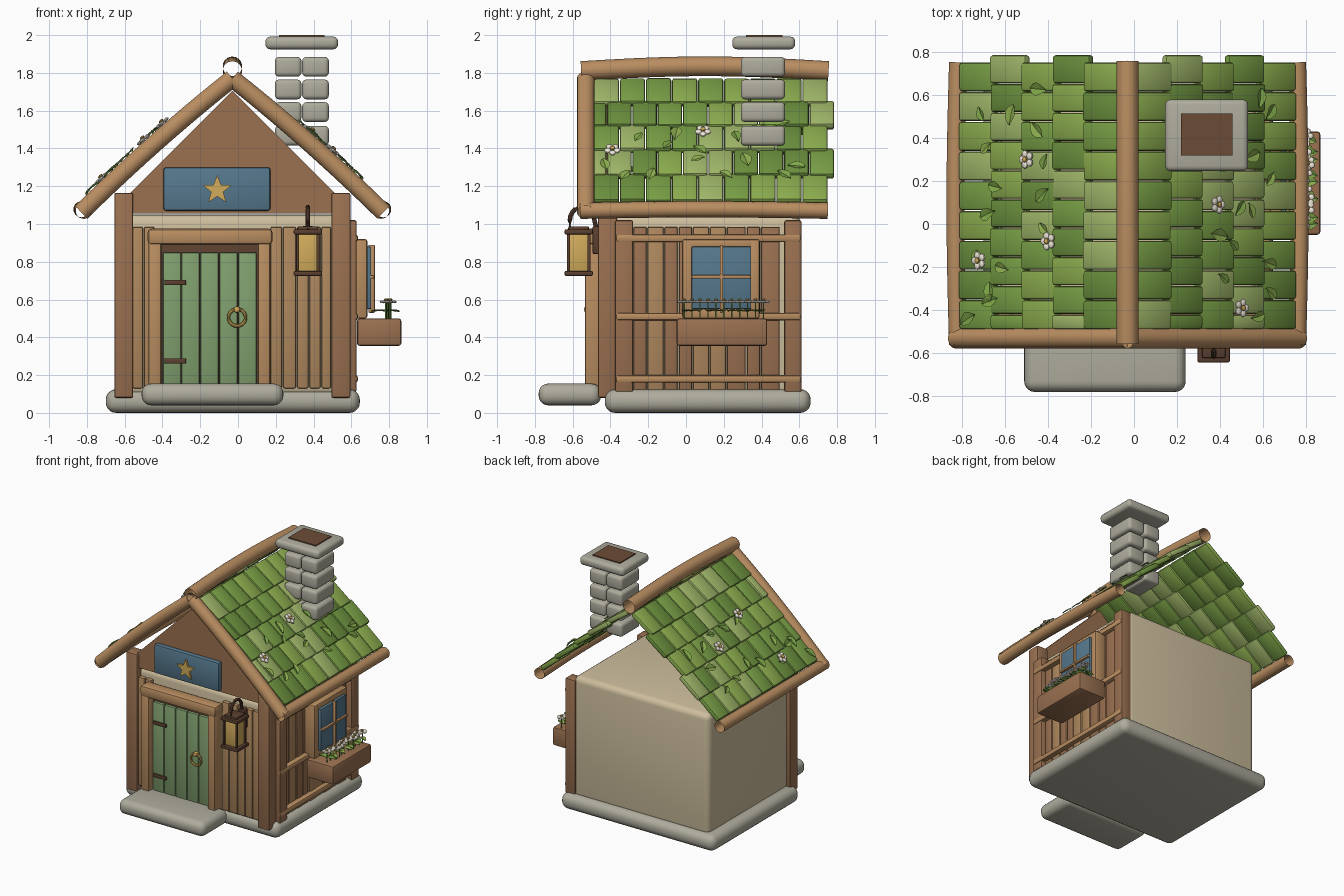
import bpy, bmesh, math, random
from mathutils import Matrix, Vector

if "Cube" in bpy.data.objects:
    bpy.data.objects.remove(bpy.data.objects["Cube"])

random.seed(4)
CX = -0.03          # house centre line
mats = {}


def mat(name, r, g, b):
    m = bpy.data.materials.new(name)
    m.diffuse_color = (r ** 2.2, g ** 2.2, b ** 2.2, 1)
    m.use_nodes = True
    m.node_tree.nodes["Principled BSDF"].inputs["Base Color"].default_value = m.diffuse_color
    mats[name] = m


for row in [("log", .72, .55, .38), ("timber", .60, .44, .32), ("board", .68, .53, .37), ("dark", .36, .26, .20),
            ("plaster", .80, .74, .61), ("stone", .68, .67, .61), ("door", .50, .62, .43), ("blue", .34, .47, .55),
            ("gold", .82, .67, .36), ("soot", .42, .30, .22), ("petal", .94, .91, .85), ("leaf", .50, .66, .29),
            ("moss0", .42, .56, .25), ("moss1", .54, .67, .31), ("moss2", .62, .71, .41), ("moss3", .47, .62, .28)]:
    mat(*row)


def finish(name, bm, material):
    bmesh.ops.recalc_face_normals(bm, faces=bm.faces)
    me = bpy.data.meshes.new(name)
    bm.to_mesh(me)
    bm.free()
    ob = bpy.data.objects.new(name, me)
    me.materials.append(mats[material])
    bpy.context.collection.objects.link(ob)
    return ob


def block(name, size, matrix, material, bevel=.01, seg=2):
    bm = bmesh.new()
    bmesh.ops.create_cube(bm, size=1)
    bmesh.ops.scale(bm, vec=size, verts=bm.verts)
    if bevel:
        bmesh.ops.bevel(bm, geom=bm.edges[:], offset=min(bevel, min(size) * .48), segments=seg,
                        profile=.5, affect='EDGES', clamp_overlap=True)
    bm.transform(matrix)
    return finish(name, bm, material)


def box(name, x, y, z, material, bevel=.01, seg=2):
    size = [b - a for a, b in (x, y, z)]
    mid = [(a + b) / 2 for a, b in (x, y, z)]
    return block(name, size, Matrix.Translation(mid), material, bevel, seg)


def tube(name, pts, r, material, sides=14, closed=False):
    pts = [Vector(p) for p in pts]
    n = len(pts)
    bm = bmesh.new()
    rings = []
    for i, p in enumerate(pts):
        a, b = (pts[i - 1], pts[(i + 1) % n]) if closed else (pts[max(i - 1, 0)], pts[min(i + 1, n - 1)])
        q = (b - a).to_track_quat('Z', 'Y' if abs((b - a).normalized().y) < .8 else 'X')
        rings.append([bm.verts.new(p + q @ Vector((r * math.cos(t), r * math.sin(t), 0)))
                      for t in [2 * math.pi * k / sides for k in range(sides)]])
    for i in range(n if closed else n - 1):
        A, B = rings[i], rings[(i + 1) % n]
        for k in range(sides):
            bm.faces.new((A[k], A[(k + 1) % sides], B[(k + 1) % sides], B[k]))
    return finish(name, bm, material)


def leaf(name, matrix, length=.1):
    bm = bmesh.new()
    rows = []
    for t, w in [(0, .03), (.2, .24), (.45, .32), (.75, .2), (1, .02)]:
        z = .3 * t * (1 - t)
        rows.append([bm.verts.new((t * length, v * w * length, z * length + .02 * abs(v) * length * 5))
                     for v in (-1, 0, 1)])
    for A, B in zip(rows, rows[1:]):
        for k in (0, 1):
            bm.faces.new((A[k], A[k + 1], B[k + 1], B[k]))
    top = bm.faces[:]
    bmesh.ops.solidify(bm, geom=top, thickness=.006)
    bm.transform(matrix)
    finish(name, bm, random.choice(["leaf", "moss1", "moss3"]))


def flower(name, matrix, r=.045):
    for part, spots, rad, col in (("petals", [2 * math.pi * k / 5 for k in range(5)], r * .42, "petal"),
                                  ("centre", [None], r * .32, "gold")):
        bm = bmesh.new()
        for a in spots:
            off = Vector((0, 0, .012)) if a is None else Vector((math.cos(a), math.sin(a), 0)) * r * .58
            bmesh.ops.create_uvsphere(bm, u_segments=8, v_segments=6, radius=rad,
                                      matrix=Matrix.Translation(off) @ Matrix.Diagonal((1, 1, .5, 1)))
        bm.transform(matrix)
        finish(name + "_" + part, bm, col)


# stone base, step and plaster walls
box("stone_base", (-.70, .645), (-.43, .66), (0, .125), "stone", .055, 5)
box("door_step", (-.51, .24), (-.78, -.45), (.04, .155), "stone", .05, 5)
box("plaster_walls", (-.62, .565), (-.42, .605), (.09, 1.05), "plaster", .045, 4)

# front corner posts, boards and gable
for x in (-.605, .545):
    box("front_post", (x - .05, x + .05), (-.465, -.365), (.08, 1.165), "timber")
edges = [-.56, -.5, -.44, .17, .235, .31, .375, .44, .495]
for a, b in zip(edges, edges[1:]):
    if b - a < .3:
        box("front_board", (a + .003, b - .003), (-.45, -.40), (.13, .985), "board", .008)
bm = bmesh.new()
tri = bm.faces.new([bm.verts.new((x, -.445, z)) for x, z in
                    ((-.57, 1.055), (.51, 1.055), (.51, 1.165), (CX, 1.705), (-.57, 1.165))])
ext = bmesh.ops.extrude_face_region(bm, geom=[tri])
bmesh.ops.translate(bm, vec=(0, .03, 0), verts=[v for v in ext["geom"] if isinstance(v, bmesh.types.BMVert)])
finish("gable_panel", bm, "timber")

# door with frame, hinges and ring
box("door_backing", (-.41, .11), (-.475, -.43), (.12, .89), "dark", .004)
for k in range(5):
    x = -.398 + k * .1
    box("door_plank", (x, x + .095), (-.495, -.46), (.13, .85), "door", .008)
for x0, x1 in ((-.475, -.405), (.105, .172)):
    box("door_jamb", (x0, x1), (-.535, -.44), (.11, .93), "log", .014)
box("door_lintel", (-.478, .182), (-.545, -.44), (.89, .975), "log", .02)
for z in (.275, .69):
    box("door_hinge", (-.39, -.275), (-.508, -.49), (z - .014, z + .014), "dark", .006)
ring = [2 * math.pi * k / 24 for k in range(24)]
tube("door_ring", [(-.005 + .045 * math.cos(t), -.517, .505 + .045 * math.sin(t)) for t in ring], .009, "gold", 8, True)
box("ring_boss", (-.023, .013), (-.54, -.49), (.53, .565), "gold", .014)

# sign with star
box("sign_board", (-.395, .172), (-.485, -.44), (1.07, 1.30), "blue", .014)
bm = bmesh.new()
pts = [(.08 if k % 2 == 0 else .034, math.pi / 2 + k * math.pi / 5) for k in range(10)]
star = bm.faces.new([bm.verts.new((-.11 + r * math.cos(a), -.50, 1.18 + r * math.sin(a))) for r, a in pts])
ext = bmesh.ops.extrude_face_region(bm, geom=[star])
bmesh.ops.translate(bm, vec=(0, .02, 0), verts=[v for v in ext["geom"] if isinstance(v, bmesh.types.BMVert)])
finish("sign_star", bm, "gold")

# lantern on its bracket
lx, ly = .37, -.568
box("lantern_bracket", (lx - .03, lx + .03), (-.495, -.44), (.84, .99), "dark")
tube("lantern_hook", [(lx, -.55 + .065 * math.cos(t), 1.02 + .07 * math.sin(t))
                      for t in [math.pi * k / 10 for k in range(11)]] + [(lx, -.615, .97)], .012, "dark", 8)
tube("hook_stem", [(lx, -.485, 1.02), (lx, -.47, .96)], .012, "dark", 8)
box("lantern_glass", (lx - .05, lx + .05), (ly - .05, ly + .05), (.745, .96), "gold", .006)
for w, z0, z1 in ((.075, .945, .972), (.055, .965, .988), (.075, .725, .752)):
    box("lantern_cap", (lx - w, lx + w), (ly - w, ly + w), (z0, z1), "dark", .008)
for sx in (-1, 1):
    for sy in (-1, 1):
        x, y = lx + sx * .054, ly + sy * .054
        box("lantern_bar", (x - .008, x + .008), (y - .008, y + .008), (.74, .96), "dark", .003)

# right wall: posts, boards and rails
for y0, y1 in ((-.375, -.28), (.52, .612)):
    box("side_post", (.54, .628), (y0, y1), (.11, 1.02), "timber")
y = -.278
while y < .5:
    w = random.choice((.075, .09, .105))
    box("side_board", (.55, .597 + random.uniform(-.004, .004)), (y, min(y + w, .52) - .006), (.12, .985),
        random.choice(("board", "timber")), .008)
    y += w
for z in (.18, .51, .925):
    box("side_rail", (.58, .634), (-.372, .61), (z - .02, z + .02), "log", .012)

# window, flower box and its plants
for y0, y1, z0, z1 in ((-.02, .035, .5, .92), (.335, .39, .5, .92), (-.02, .39, .87, .92), (-.02, .39, .5, .56)):
    box("window_frame", (.59, .685), (y0, y1), (z0, z1), "log", .012)
box("window_pane", (.60, .705), (.03, .345), (.55, .88), "blue", .005)
box("window_upright", (.69, .725), (.179, .197), (.53, .89), "log", .006)
box("window_crossbar", (.69, .722), (.03, .345), (.711, .729), "log", .006)
box("flower_box", (.63, .865), (-.05, .43), (.355, .5), "timber", .014)
for k in range(11):
    y = -.01 + k * .042
    x = .79 + random.uniform(-.01, .02)
    tube("flower_stem", [(x, y, .49), (x, y, .585)], .004, "leaf", 6)
    flower("box_flower", Matrix.Translation((x, y, .588)) @ Matrix.Rotation(k, 4, 'Z'), .036)
    for a in (0, math.pi):
        leaf("box_leaf", Matrix.Translation((.78, y, .535)) @ Matrix.Rotation(a + random.uniform(-.8, .8), 4, 'Z'), .075)


# roof: position and slope at distance d from the ridge
def roof_z(d):
    return 1.785 - .885 * d + .12 * d * (.8 - d)


def roof(s, d, y, lift=0., tilt=0.):
    a = math.atan(.885 - .12 * (.8 - 2 * d)) - tilt
    X = Vector((s * math.cos(a), 0, -math.sin(a)))
    Z = Vector((s * math.sin(a), 0, math.cos(a)))
    M = Matrix((X, Z.cross(X), Z)).transposed().to_4x4()
    M.translation = Vector((CX + s * d, y, roof_z(d))) + Z * lift
    return M


for s in (-1, 1):
    for row in range(5):
        ys = [-.49 + k * .138 for k in range(10)]
        if row % 2:
            ys = [-.49] + [-.42 + k * .134 for k in range(10)]
        for a, b in zip(ys, ys[1:]):
            block("roof_shingle", (.215, b - a - .004, .04),
                  roof(s, .11 + row * .145, (a + b) / 2, random.uniform(-.004, .004), .07),
                  random.choice(["moss0", "moss1", "moss2", "moss3"]), .013)
    # front log and eave log
    tube("front_log", [(CX + s * d, -.53, roof_z(d) - .015) for d in [.8 * k / 10 for k in range(11)]], .048, "log")
    tube("eave_log", [(CX + s * (.787 + .012 * math.sin(math.pi * k / 10)), -.56 + k * .131,
                       1.07 + .008 * math.sin(math.pi * k / 10)) for k in range(11)], .043, "log")
    # creeping leaves
    for k in range(15):
        d, y = random.uniform(.34, .7), -.42 + k * .075
        leaf("roof_leaf", roof(s, d, y, .035) @ Matrix.Rotation(random.uniform(0, 6.3), 4, 'Z'), random.uniform(.07, .1))
for x, y in ((-.47, .3), (-.37, -.08), (-.69, -.17), (.36, .09), (.47, -.39)):
    flower("roof_flower", roof(1 if x > 0 else -1, abs(x - CX), y, .045))
tube("ridge_log", [(CX, -.555 + k * .131, 1.81 + .025 * math.sin(math.pi * k / 10)) for k in range(11)], .052, "log")

# chimney
for z in (1.415, 1.54, 1.66, 1.78):
    for x in (.195, .34):
        box("chimney_stone", (x, x + .141), (.29, .525), (z, z + .105), "stone", .022, 3)
box("chimney_cap", (.145, .53), (.245, .578), (1.925, 1.992), "stone", .025, 3)
box("chimney_flue", (.218, .457), (.318, .512), (1.95, 2.0), "soot", 0)

# smooth shading with sharp edges kept
for ob in bpy.context.scene.objects:
    ob.select_set(True)
    bpy.context.view_layer.objects.active = ob
bpy.ops.object.shade_smooth_by_angle(angle=math.radians(35))
